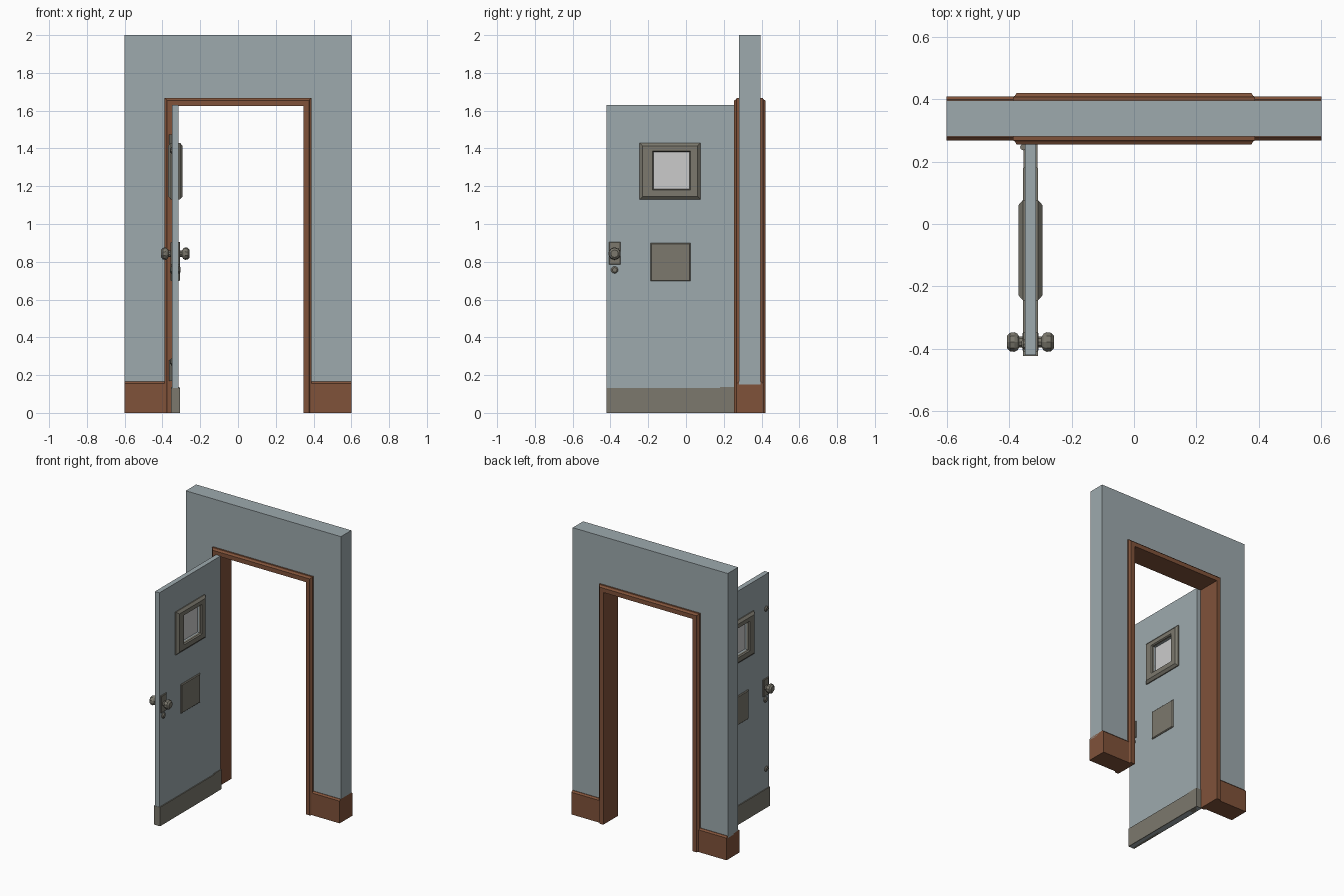
import bpy, bmesh, math
from mathutils import Matrix

if "Cube" in bpy.data.objects:
    bpy.data.objects.remove(bpy.data.objects["Cube"])


def mat(name, r, g, b):
    m = bpy.data.materials.new(name)
    m.diffuse_color = (r, g, b, 1)
    m.use_nodes = True
    m.node_tree.nodes["Principled BSDF"].inputs["Base Color"].default_value = m.diffuse_color
    return m


PAINT = mat("blue_grey_paint", 0.34, 0.40, 0.42)
WOOD = mat("brown_wood", 0.216, 0.085, 0.042)
METAL = mat("warm_grey_metal", 0.20, 0.19, 0.155)
GLASS = mat("pale_glass", 0.60, 0.60, 0.60)
DX = -0.3315  # centre plane of the open door


def finish(bm, name, material):
    bmesh.ops.recalc_face_normals(bm, faces=bm.faces)
    me = bpy.data.meshes.new(name)
    bm.to_mesh(me)
    bm.free()
    ob = bpy.data.objects.new(name, me)
    bpy.context.collection.objects.link(ob)
    me.materials.append(material)
    return ob


def loft(name, loops, material, closed_loop=True, wrap=False):
    """Bridge equal point loops; wrap joins last to first, otherwise cap ends."""
    bm = bmesh.new()
    rows = [[bm.verts.new(p) for p in lp] for lp in loops]
    n = len(rows[0])
    pairs = list(zip(rows, rows[1:]))
    if wrap:
        pairs.append((rows[-1], rows[0]))
    for a, b in pairs:
        for i in range(n if closed_loop else n - 1):
            j = (i + 1) % n
            bm.faces.new((a[i], a[j], b[j], b[i]))
    if not wrap:
        bm.faces.new(rows[0])
        bm.faces.new(rows[-1])
    return finish(bm, name, material)


def rect(x, y0, y1, z0, z1, inset=0):
    y0, y1, z0, z1 = y0 + inset, y1 - inset, z0 + inset, z1 - inset
    return [(x, y0, z0), (x, y1, z0), (x, y1, z1), (x, y0, z1)]


def plate(name, x0, x1, y0, y1, z0, z1, material, bevel=0):
    """Box whose outer (x1) face can be chamfered."""
    loops = [rect(x0, y0, y1, z0, z1)]
    if bevel:
        loops.append(rect(x1 - math.copysign(bevel, x1 - x0), y0, y1, z0, z1))
    loops.append(rect(x1, y0, y1, z0, z1, bevel))
    return loft(name, loops, material)


def lathe(name, profile, y, z, side, material, sides=10):
    """Turned part along x: profile of (distance from door centre, radius)."""
    loops = []
    for d, r in profile:
        loops.append([(DX + side * d,
                       y + r * math.cos(2 * math.pi * (k + .5) / sides),
                       z + r * math.sin(2 * math.pi * (k + .5) / sides)) for k in range(sides)])
    return loft(name, loops, material)


# Wall around the doorway
outline = [(-.6, .15), (-.6, 2), (.6, 2), (.6, .15), (.38, .15), (.38, 1.652), (-.38, 1.652), (-.38, .15)]
loft("wall", [[(x, y, z) for x, z in outline] for y in (.28, .395)], PAINT)

# Skirting blocks with a chamfered top
for s, side in ((-1, "left"), (1, "right")):
    sec = [(.267, 0), (.267, .155), (.277, .165), (.399, .165), (.409, .155), (.409, 0)]
    loft("skirting_" + side, [[(s * x, y, z) for y, z in sec] for x in (.38, .6)], WOOD)

# Door casing: section swept up, across and down
sec = [(0, .255), (.030, .255), (.036, .265), (.042, .268),
       (.042, .407), (.036, .410), (.030, .420), (0, .420)]
path = []
for s, foot in ((-1, True), (-1, False), (1, False), (1, True)):
    path.append([(s * (.346 + w), y, 0 if foot else 1.624 + w) for w, y in sec])
loft("door_casing", path, WOOD)

# Door leaf with a through opening for the window
Y0, Y1, Z1 = -.42, .257, 1.63
win = (-.172, .018, 1.185, 1.38)
T = .0175
loft("door_leaf", [rect(DX - T, Y0, Y1, 0, Z1), rect(DX + T, Y0, Y1, 0, Z1),
                   rect(DX + T, *win), rect(DX - T, *win)], PAINT, wrap=True)
plate("window_glass", DX - .004, DX + .004, -.18, .026, 1.177, 1.388, GLASS)

# Kick plate wrapped round the foot of the door
plate("kick_plate", DX - .024, DX + .024, -.422, .18, 0, .132, METAL)
plate("kick_plate_hinge_end", DX - .0225, DX + .0225, .18, .259, 0, .138, METAL)

for s, side in ((-1, "left"), (1, "right")):
    # Chamfered window surround
    o = (-.245, .077, 1.13, 1.43)
    loft("window_surround_" + side,
         [rect(DX + s * T * .9, *o), rect(DX + s * .024, *o), rect(DX + s * .038, *o, .016),
          rect(DX + s * .038, *win, -.006), rect(DX + s * .030, *win),
          rect(DX + s * T * .9, *win)], METAL, wrap=True)
    # Hatch panel, lock plate
    plate("hatch_panel_" + side, DX + s * .01, DX + s * .0255, -.187, .024, .697, .9, METAL, .005)
    plate("lock_plate_" + side, DX + s * .01, DX + s * .025, -.408, -.347, .785, .905, METAL, .003)
    # Knob and keyhole boss
    lathe("knob_" + side, [(.02, .018), (.036, .018), (.042, .028), (.052, .033),
                           (.066, .031), (.0755, .020)], -.378, .843, s, METAL)
    lathe("keyhole_boss_" + side, [(.01, .019), (.022, .019), (.028, .012)], -.378, .757, s, METAL)

# Bolt heads on the outer face of the door
for z in (.27, 1.39):
    lathe("bolt_head", [(.01, .018), (.022, .018), (.028, .011)], -.385, z, -1, METAL)

# Hinge barrels
for z in (.225, 1.42):
    bm = bmesh.new()
    bmesh.ops.create_cone(bm, cap_ends=True, segments=8, radius1=.010, radius2=.010, depth=.11,
                          matrix=Matrix.Translation((-.355, .246, z)))
    finish(bm, "hinge", METAL)
